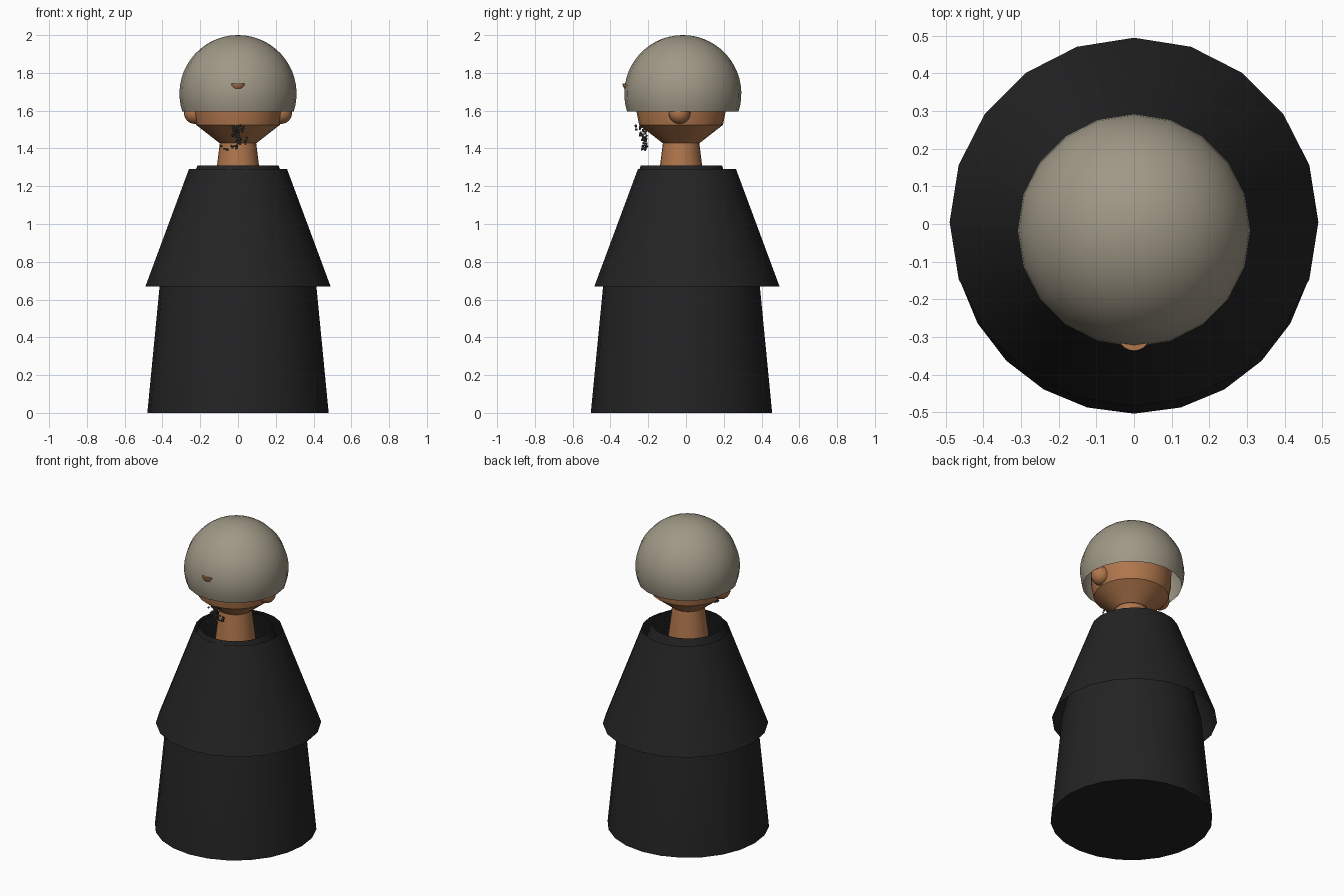
import bpy, bmesh, math, random
from mathutils import Matrix, Vector

if "Cube" in bpy.data.objects:
    bpy.data.objects.remove(bpy.data.objects["Cube"])


def material(name, rgb):
    m = bpy.data.materials.new(name)
    m.diffuse_color = (*rgb, 1)
    m.use_nodes = True
    m.node_tree.nodes["Principled BSDF"].inputs["Base Color"].default_value = m.diffuse_color
    return m


BLACK = material("black_cloth", (0.017, 0.017, 0.018))
SKIN = material("brown_skin", (0.43, 0.18, 0.072))
GREY = material("warm_grey", (0.35, 0.315, 0.24))
DARK = material("dark_grey", (0.07, 0.066, 0.062))


def finish(name, bm, mat, smooth=True):
    bmesh.ops.recalc_face_normals(bm, faces=bm.faces)
    me = bpy.data.meshes.new(name)
    bm.to_mesh(me)
    bm.free()
    me.materials.append(mat)
    ob = bpy.data.objects.new(name, me)
    bpy.context.collection.objects.link(ob)
    if smooth:
        bpy.ops.object.select_all(action='DESELECT')
        bpy.context.view_layer.objects.active = ob
        ob.select_set(True)
        bpy.ops.object.shade_smooth_by_angle(angle=math.radians(35))
    return ob


def lathe(name, profile, sides, cy, mat, cap_bottom=False, cap_top=False):
    """Spin (radius, z) points about a vertical axis at y = cy."""
    bm = bmesh.new()
    rings = []
    for r, z in profile:
        rings.append([bm.verts.new((r * math.sin(2 * math.pi * i / sides),
                                    cy - r * math.cos(2 * math.pi * i / sides), z))
                      for i in range(sides)])
    for a, b in zip(rings, rings[1:]):
        for i in range(sides):
            j = (i + 1) % sides
            bm.faces.new((a[i], a[j], b[j], b[i]))
    if cap_bottom:
        bm.faces.new(rings[0][::-1])
    if cap_top:
        bm.faces.new(rings[-1])
    return finish(name, bm, mat)


def ball(name, centre, radius, mat, keep_lower=False):
    bm = bmesh.new()
    bmesh.ops.create_uvsphere(bm, u_segments=20, v_segments=12, radius=radius)
    if keep_lower:
        cut = bmesh.ops.bisect_plane(bm, geom=bm.verts[:] + bm.edges[:] + bm.faces[:],
                                     plane_co=(0, 0, 0), plane_no=(0, 0, 1), clear_outer=True)
        bmesh.ops.holes_fill(bm, edges=[e for e in bm.edges if e.is_boundary])
    bmesh.ops.translate(bm, vec=centre, verts=bm.verts)
    return finish(name, bm, mat)


# Long robe with a collar, and the flared cape over it
lathe("robe", [(0.48, 0), (0.415, 0.67), (0.36, 0.9), (0.215, 1.31)], 24, -0.024, BLACK,
      cap_bottom=True)
lathe("cape", [(0.49, 0.67), (0.26, 1.29)], 20, 0.005, BLACK)

# Neck, head and ears
lathe("neck", [(0.125, 1.2), (0.095, 1.44)], 24, -0.026, SKIN, True, True)
lathe("head", [(0.1, 1.43), (0.222, 1.525), (0.237, 1.6), (0.24, 1.72), (0.2, 1.84),
               (0.1, 1.91), (0.01, 1.92)], 24, -0.026, SKIN, True, True)
for side, x in (("left", 0.229), ("right", -0.229)):
    ball(side + "_ear", (x, -0.034, 1.587), 0.057, SKIN)

# Nose tip showing through the helmet
ball("nose", (0, -0.295, 1.745), 0.042, SKIN, keep_lower=True)

# Open dome helmet
R, CZ = 0.31, 1.69
start = math.asin((1.595 - CZ) / R)
steps = 16
dome = []
for k in range(steps + 1):
    t = start + (math.radians(89) - start) * k / steps
    dome.append((R * math.cos(t), CZ + R * math.sin(t)))
lathe("helmet", dome, 20, -0.017, GREY, cap_top=True)

# Loose bits of stubble hanging in front of the chin
random.seed(4)
bm = bmesh.new()
# (count, x range, y range, z range)
clusters = [(34, (-0.03, 0.03), (-0.245, -0.205), (1.46, 1.52)),
            (4, (-0.03, 0.02), (-0.27, -0.24), (1.50, 1.525)),
            (16, (-0.01, 0.05), (-0.235, -0.205), (1.42, 1.46)),
            (12, (-0.09, 0.0), (-0.235, -0.205), (1.39, 1.415))]
for count, xr, yr, zr in clusters:
    for _ in range(count):
        p = Vector([random.uniform(*r) for r in (xr, yr, zr)])
        spin = Matrix.Rotation(random.uniform(0, 3), 4, 'Z') @ Matrix.Rotation(random.uniform(0, 3), 4, 'X')
        bmesh.ops.create_cube(bm, size=0.009, matrix=Matrix.Translation(p) @ spin)
finish("chin_stubble", bm, DARK, smooth=False)
